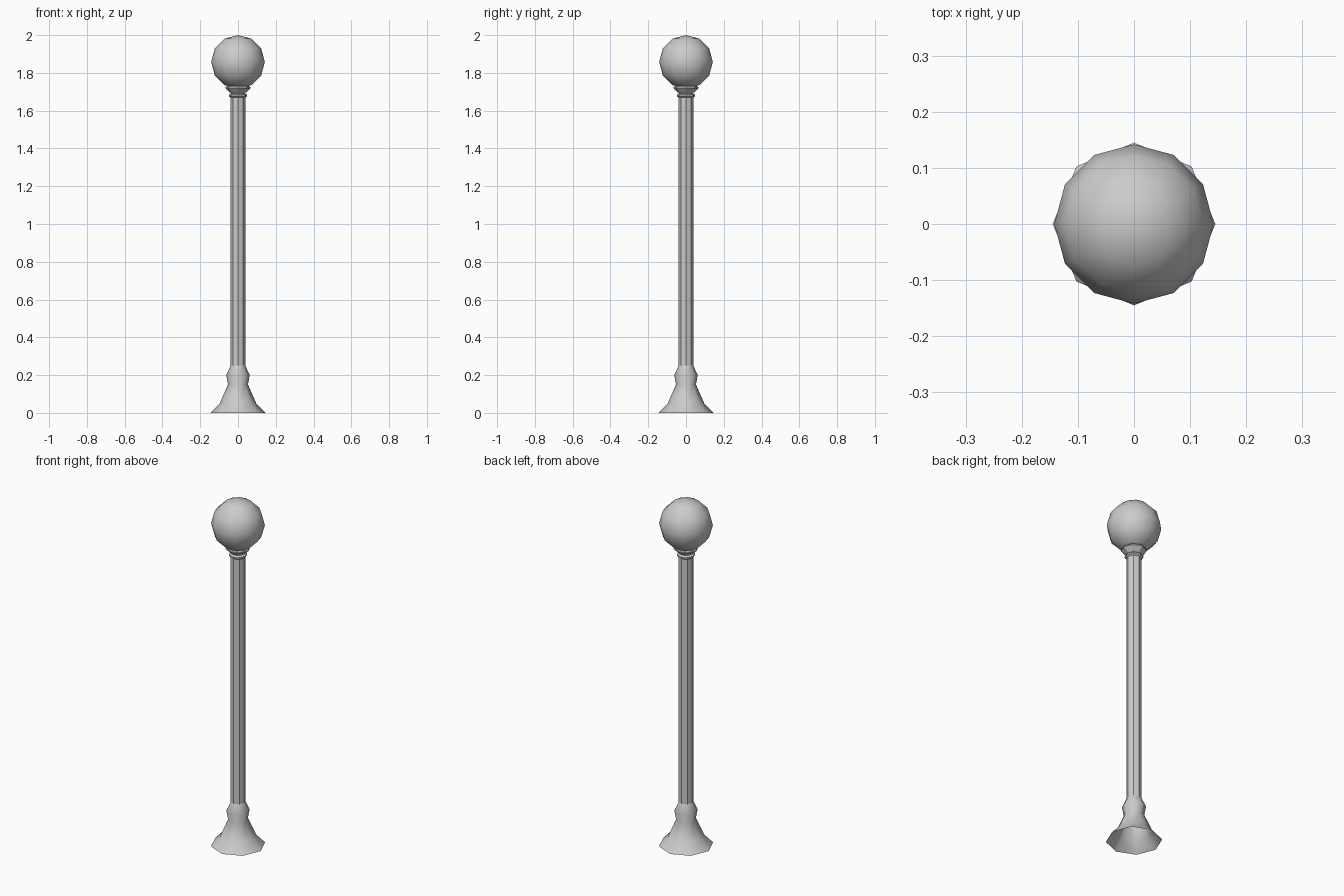
import bpy, bmesh, math

if "Cube" in bpy.data.objects:
    bpy.data.objects.remove(bpy.data.objects["Cube"])

SIDES = 8


def lathe(name, profile, smooth_angle=None):
    """Revolve (radius, z) points into an open-ended octagonal shell."""
    bm = bmesh.new()
    rings = []
    for r, z in profile:
        rings.append([bm.verts.new((r * math.cos(a), r * math.sin(a), z))
                      for a in (i * math.tau / SIDES for i in range(SIDES))])
    for lo, hi in zip(rings, rings[1:]):
        for i in range(SIDES):
            j = (i + 1) % SIDES
            bm.faces.new((lo[i], lo[j], hi[j], hi[i]))
    mesh = bpy.data.meshes.new(name)
    bm.to_mesh(mesh)
    bm.free()
    obj = bpy.data.objects.new(name, mesh)
    bpy.context.collection.objects.link(obj)
    if smooth_angle:
        smooth(obj, smooth_angle)
    return obj


def smooth(obj, degrees):
    bpy.ops.object.select_all(action='DESELECT')
    obj.select_set(True)
    bpy.context.view_layer.objects.active = obj
    bpy.ops.object.shade_smooth_by_angle(angle=math.radians(degrees))


# Flared foot, open underneath
lathe("base", [(0.145, 0), (0.097, 0.05), (0.053, 0.15),
               (0.062, 0.20), (0.039, 0.25)], 80)

# Straight faceted pole
lathe("pole", [(0.039, 0.25), (0.039, 1.67)])

# Collar ring and cup that holds the globe
lathe("collar", [(0.039, 1.67), (0.048, 1.677), (0.048, 1.685), (0.037, 1.692)])
lathe("globe_cup", [(0.037, 1.692), (0.044, 1.697), (0.066, 1.718),
                    (0.066, 1.724), (0.056, 1.731)])

# Low-poly lamp globe
bpy.ops.mesh.primitive_uv_sphere_add(segments=12, ring_count=6, radius=0.142,
                                     location=(0, 0, 1.858))
globe = bpy.context.object
globe.name = "lamp_globe"
smooth(globe, 60)
